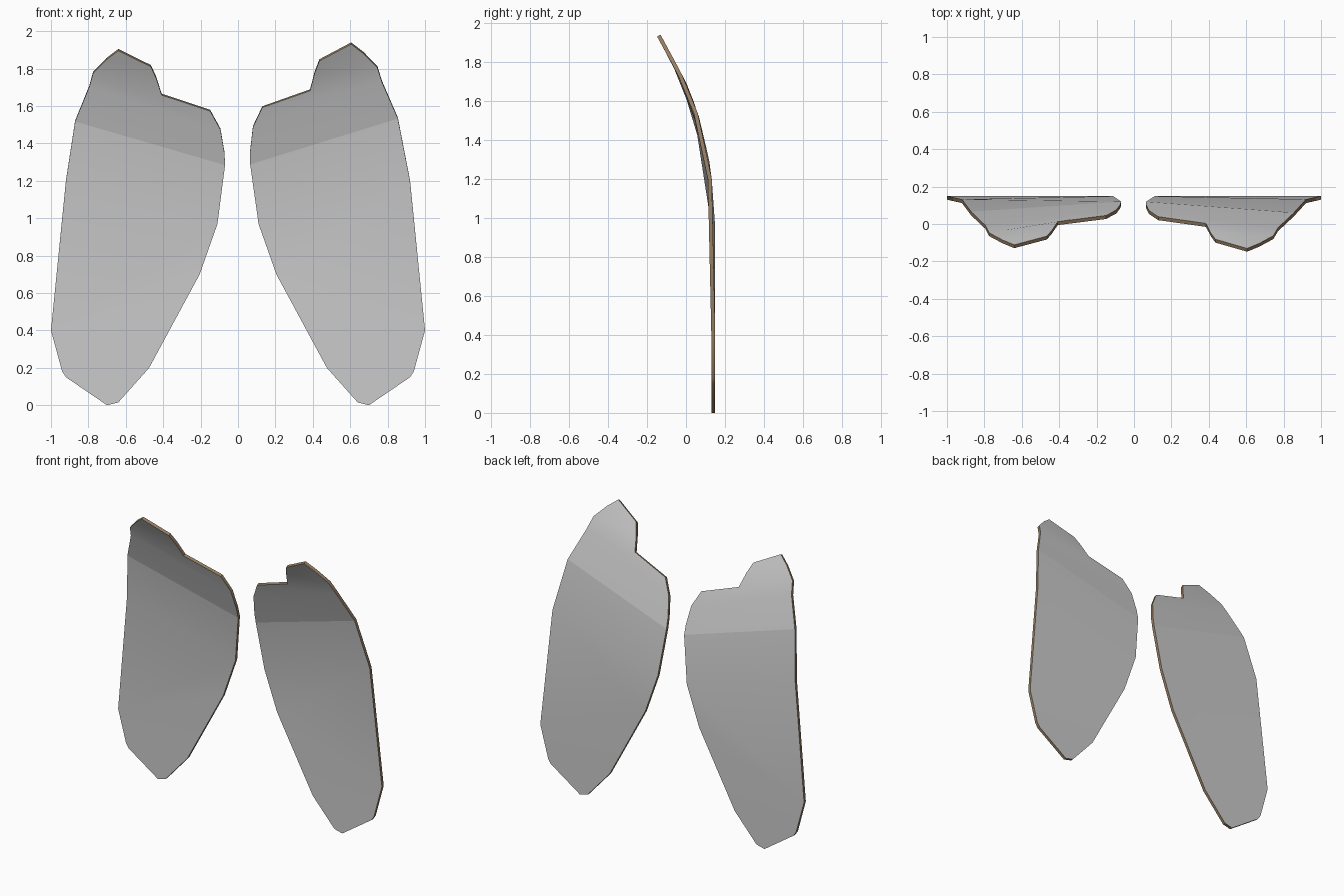
import bpy, bmesh
from math import radians

if "Cube" in bpy.data.objects:
    bpy.data.objects.remove(bpy.data.objects["Cube"])


def material(name, rgb):
    m = bpy.data.materials.new(name)
    m.diffuse_color = (*rgb, 1)
    m.use_nodes = True
    m.node_tree.nodes["Principled BSDF"].inputs["Base Color"].default_value = m.diffuse_color
    return m


GREY = material("panel grey", (0.6, 0.6, 0.6))
BROWN = material("edge brown", (0.3, 0.205, 0.12))

# Front outline (x, z): from the foot up the inner edge, over the top, down the outer edge
OUTLINE = [(.70, 0), (.64, .015), (.475, .20), (.205, .70), (.11, .97), (.065, 1.29),
           (.065, 1.36), (.08, 1.49), (.13, 1.595), (.385, 1.685), (.41, 1.78),
           (.435, 1.845), (.605, 1.935), (.67, 1.885), (.745, 1.81), (.77, 1.73),
           (.855, 1.535), (.92, 1.20), (1, .40), (.94, .18), (.92, .15)]
# Bands across the outline
BANDS = [(0, 1, 2, 19, 20), (2, 3, 18, 19), (3, 4, 17, 18), (4, 5, 16, 17),
         (5, 6, 7, 15, 16), (7, 8, 9, 14, 15), (9, 10, 11, 12, 13, 14)]
CREASE = (5, 16)
# Side curve (z, y): the upper part leans forward
CURVE = [(0, .14), (.95, .14), (1.2, .122), (1.3, .108), (1.52, .056), (1.6, .028),
         (1.69, -.008), (1.8, -.066), (1.94, -.142)]


def depth(z):
    for (z0, y0), (z1, y1) in zip(CURVE, CURVE[1:]):
        if z <= z1:
            return y0 + (y1 - y0) * (z - z0) / (z1 - z0)
    return CURVE[-1][1]


def panel(name, side, lean):
    bm = bmesh.new()
    verts = []
    for x, z in OUTLINE:
        # the left panel's upper part leans slightly outward
        t = lean * max(0, (z - 1.2) / .735)
        x, z = x + t, z - t
        verts.append(bm.verts.new((side * x, depth(z), z)))
    for band in BANDS:
        ids = band if side > 0 else band[::-1]
        bm.faces.new([verts[i] for i in ids])
    bm.edges.get([verts[i] for i in CREASE]).smooth = False
    me = bpy.data.meshes.new(name)
    bm.to_mesh(me)
    bm.free()
    me.materials.append(GREY)
    me.materials.append(BROWN)
    ob = bpy.data.objects.new(name, me)
    bpy.context.collection.objects.link(ob)
    bpy.ops.object.select_all(action='DESELECT')
    bpy.context.view_layer.objects.active = ob
    ob.select_set(True)
    # thin sheet with a brown cut edge
    mod = ob.modifiers.new("thickness", 'SOLIDIFY')
    mod.thickness = .02
    mod.offset = 0
    mod.material_offset_rim = 1
    bpy.ops.object.modifier_apply(modifier=mod.name)
    bpy.ops.object.shade_smooth_by_angle(angle=radians(30))


panel("right_panel", 1, 0)
panel("left_panel", -1, .035)
